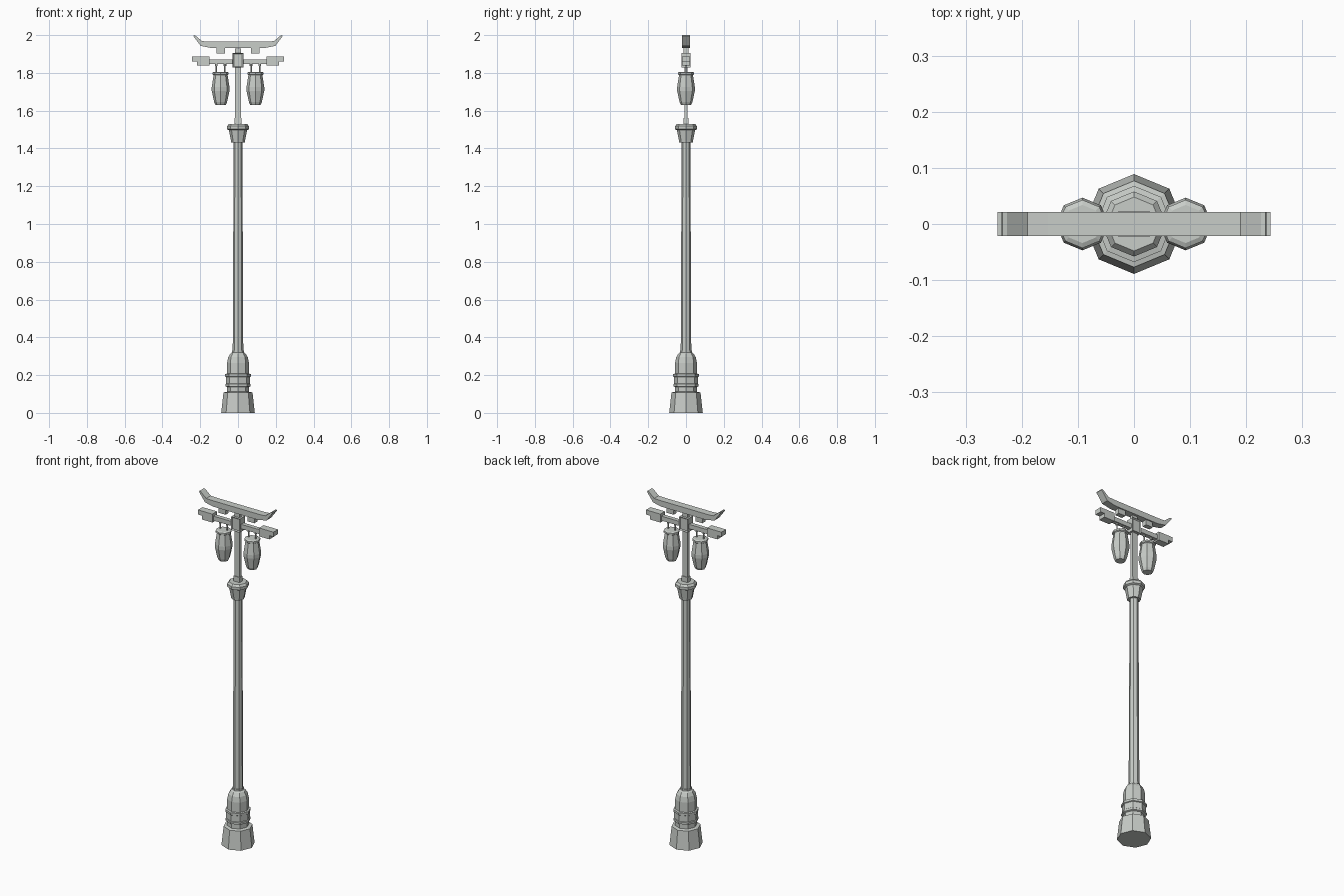
import bpy, bmesh, math

cube = bpy.data.objects.get("Cube")
if cube:
    bpy.data.objects.remove(cube, do_unlink=True)

GREY = (0.58, 0.61, 0.58, 1)
mat = bpy.data.materials.new("pale grey")
mat.use_nodes = True
mat.diffuse_color = GREY
mat.node_tree.nodes["Principled BSDF"].inputs["Base Color"].default_value = GREY


def finish(name, bm):
    bmesh.ops.recalc_face_normals(bm, faces=bm.faces)
    me = bpy.data.meshes.new(name)
    bm.to_mesh(me)
    bm.free()
    me.materials.append(mat)
    ob = bpy.data.objects.new(name, me)
    bpy.context.collection.objects.link(ob)
    return ob


def lathe(name, profile, x=0, sides=8):
    """Turned part from (radius, height) pairs, closed at both ends."""
    bm = bmesh.new()
    rings = [[bm.verts.new((x + r * math.cos(math.tau * i / sides),
                            r * math.sin(math.tau * i / sides), z))
              for i in range(sides)] for r, z in profile]
    for a, b in zip(rings, rings[1:]):
        for i in range(sides):
            j = (i + 1) % sides
            bm.faces.new((a[i], a[j], b[j], b[i]))
    bm.faces.new(rings[0])
    bm.faces.new(rings[-1])
    return finish(name, bm)


def slab(name, outline, depth):
    """Front outline of (x, z) points, extruded evenly through y."""
    bm = bmesh.new()
    face = bm.faces.new([bm.verts.new((x, -depth, z)) for x, z in outline])
    new = bmesh.ops.extrude_face_region(bm, geom=[face])["geom"]
    verts = [v for v in new if isinstance(v, bmesh.types.BMVert)]
    bmesh.ops.translate(bm, verts=verts, vec=(0, 2 * depth, 0))
    return finish(name, bm)


def box(name, x0, x1, z0, z1, depth):
    return slab(name, [(x0, z0), (x1, z0), (x1, z1), (x0, z1)], depth)


# Stepped base with a banded collar and rounded shoulder
lathe("base", [(.089, 0), (.077, .108), (.058, .112), (.058, .137),
               (.067, .141), (.067, .152), (.063, .155), (.063, .19),
               (.068, .193), (.068, .206), (.058, .208), (.058, .265),
               (.052, .295), (.04, .314), (.031, .32), (.031, .33)])

# Tapered column and its capital
lathe("column", [(.028, .32), (.023, 1.44)])
lathe("capital", [(.036, 1.432), (.038, 1.445), (.048, 1.497),
                  (.058, 1.502), (.058, 1.518), (.048, 1.53)])

# Upper post with a small foot
box("upper_post", -.017, .017, 1.52, 1.93, .009)
box("post_foot", -.019, .019, 1.525, 1.56, .013)

# Framed block where the post meets the crossbeam
block = box("centre_block", -.028, .028, 1.828, 1.906, .023)
bm = bmesh.new()
bm.from_mesh(block.data)
bm.normal_update()
panels = [f for f in bm.faces if abs(f.normal.y) > .9]
bmesh.ops.inset_individual(bm, faces=panels, thickness=.008, depth=-.006)
bm.to_mesh(block.data)
bm.free()

# Crossbeam and upswept roof beam
box("crossbeam", -.16, .16, 1.846, 1.872, .012)
half = [(.143, 1.932), (.198, 1.943), (.236, 1.994), (.234, 2.0),
        (.226, 1.998), (.19, 1.968), (.153, 1.966)]
slab("roof_beam", half + [(-x, z) for x, z in reversed(half)], .021)

# Mirrored fittings on each arm
for side, s in (("left", 1), ("right", -1)):
    end = [(.15, 1.838), (.217, 1.838), (.217, 1.86), (.243, 1.86),
           (.243, 1.887), (.15, 1.887)]
    slab(side + "_beam_end", [(s * x, z) for x, z in end], .021)
    box(side + "_roof_block", s * .07, s * .115, 1.902, 1.936, .014)
    lathe(side + "_lantern", [(.027, 1.63), (.034, 1.645), (.047, 1.705),
                              (.047, 1.725), (.037, 1.788), (.043, 1.792),
                              (.043, 1.802), (.034, 1.806)], x=s * .092)
    for part, x in (("inner", .069), ("outer", .115)):
        lathe(f"{side}_{part}_hanger", [(.004, 1.8), (.004, 1.85)], x=s * x, sides=6)
        lathe(f"{side}_{part}_hook", [(.007, 1.836), (.007, 1.848)], x=s * x, sides=6)
